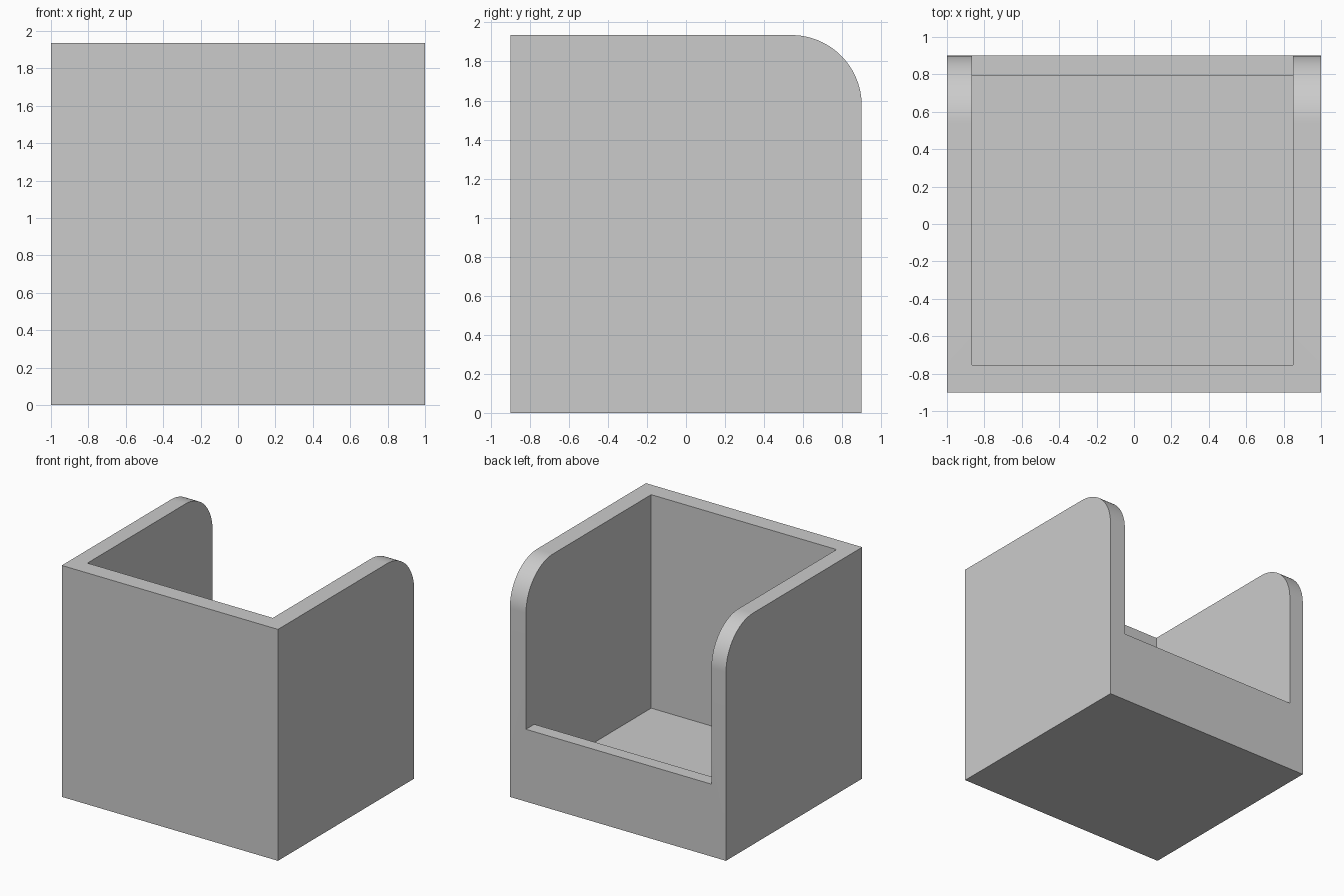
import bpy, bmesh, math

if "Cube" in bpy.data.objects:
    bpy.data.objects.remove(bpy.data.objects["Cube"])

W, D, H = 1.0, 0.9, 1.935      # half width, half depth, height
R = 0.36                       # rounding of the rear upper corners
FLOOR, LIP = 0.15, 0.605       # floor top and rear lip top


def prism(name, profile, x0, x1):
    """Extrude a closed (y, z) profile from x0 to x1."""
    bm = bmesh.new()
    face = bm.faces.new([bm.verts.new((x0, y, z)) for y, z in profile])
    ext = bmesh.ops.extrude_face_region(bm, geom=[face])
    verts = [v for v in ext["geom"] if isinstance(v, bmesh.types.BMVert)]
    bmesh.ops.translate(bm, vec=(x1 - x0, 0, 0), verts=verts)
    bmesh.ops.recalc_face_normals(bm, faces=bm.faces)
    mesh = bpy.data.meshes.new(name)
    bm.to_mesh(mesh)
    bm.free()
    obj = bpy.data.objects.new(name, mesh)
    bpy.context.collection.objects.link(obj)
    return obj


# Outer block with rounded rear upper edge
SEGS = 24
arc = [(D - R + R * math.cos(a), H - R + R * math.sin(a))
       for a in (math.pi / 2 * i / SEGS for i in range(SEGS + 1))]
body = prism("open_bin", [(-D, 0), (D, 0)] + arc + [(-D, H)], -W, W)

# Cavity: deep in the bin, stepping up over the rear lip and out the back
cutter = prism("cavity_cutter",
               [(-0.754, FLOOR), (0.79, FLOOR), (0.79, LIP),
                (1.2, LIP), (1.2, 2.4), (-0.754, 2.4)], -0.865, 0.85)
cutter.hide_render = True

cut = body.modifiers.new("cavity", "BOOLEAN")
cut.operation = "DIFFERENCE"
cut.solver = "EXACT"
cut.object = cutter

bpy.context.view_layer.objects.active = body
body.select_set(True)
cutter.select_set(False)
bpy.ops.object.modifier_apply(modifier=cut.name)
bpy.data.objects.remove(cutter, do_unlink=True)

# Smooth only the rounded corners
bpy.ops.object.shade_smooth_by_angle(angle=math.radians(30))
